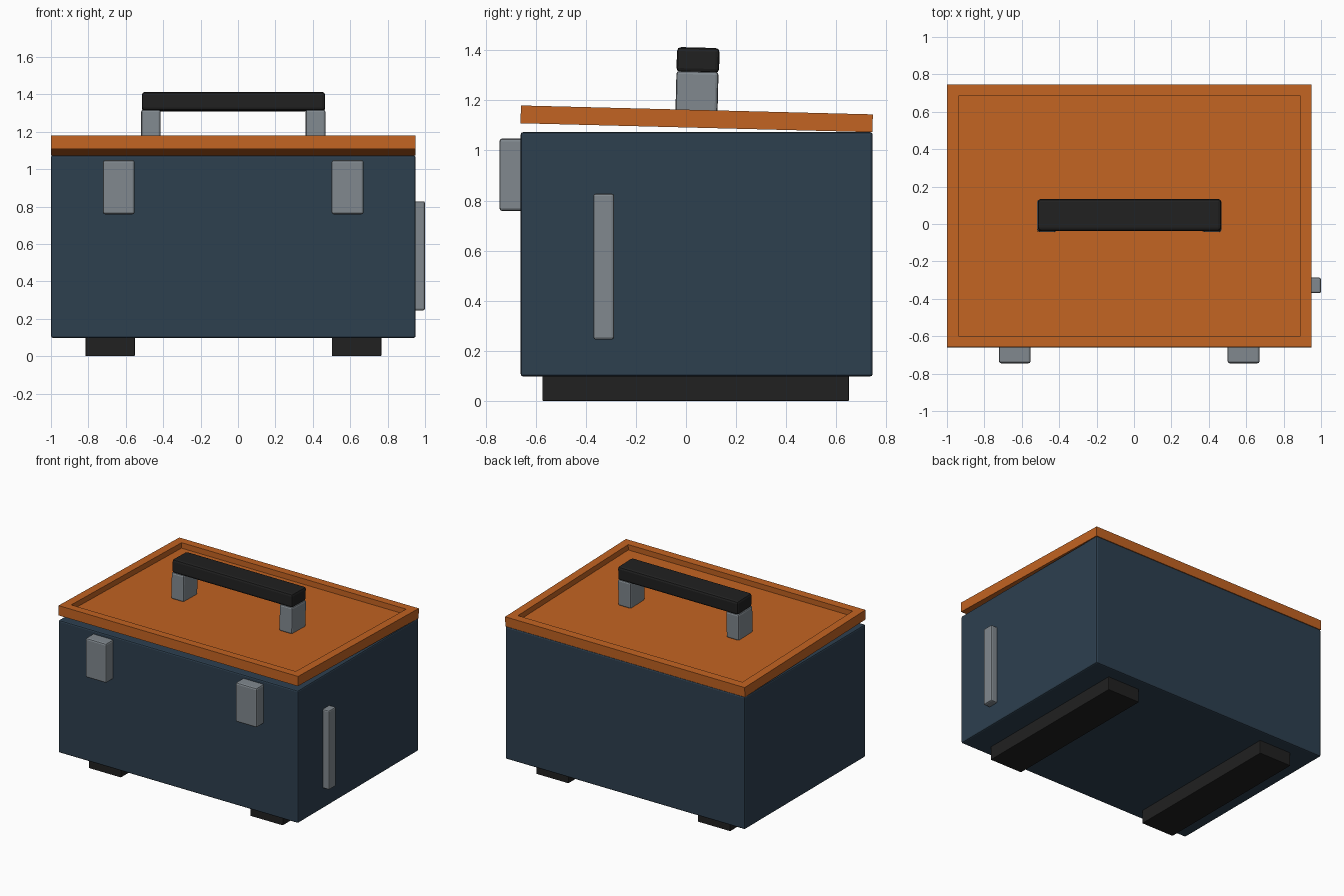
import bpy, bmesh, math
from mathutils import Matrix, Vector

if "Cube" in bpy.data.objects:
    bpy.data.objects.remove(bpy.data.objects["Cube"])


def material(name, rgb):
    m = bpy.data.materials.new(name)
    m.diffuse_color = (*rgb, 1)
    m.use_nodes = True
    m.node_tree.nodes["Principled BSDF"].inputs["Base Color"].default_value = m.diffuse_color
    return m


BLUE = material("dark blue", (0.026, 0.050, 0.078))
ORANGE = material("orange", (0.54, 0.125, 0.016))
GREY = material("steel grey", (0.22, 0.25, 0.275))
BLACK = material("rubber black", (0.015, 0.015, 0.015))


def box(name, x, y, z, mat, bevel=0.0):
    """Box between the given x, y and z ranges, with softened edges."""
    bm = bmesh.new()
    bmesh.ops.create_cube(bm, size=1)
    for v in bm.verts:
        v.co = Vector((r[0] + (c + 0.5) * (r[1] - r[0])
                       for r, c in zip((x, y, z), v.co)))
    me = bpy.data.meshes.new(name)
    bm.to_mesh(me)
    bm.free()
    me.materials.append(mat)
    ob = bpy.data.objects.new(name, me)
    bpy.context.collection.objects.link(ob)
    if bevel:
        mod = ob.modifiers.new("soft_edges", 'BEVEL')
        mod.width, mod.segments = bevel, 2
    return ob


# Case body
box("case_body", (-1, 0.95), (-0.66, 0.745), (0.098, 1.073), BLUE, 0.01)

# Two long runners under the case and two latches on the front
for side, foot_x, latch_x in (("left", (-0.815, -0.552), (-0.722, -0.553)),
                              ("right", (0.502, 0.766), (0.5, 0.672))):
    box(side + "_foot", foot_x, (-0.573, 0.65), (0, 0.11), BLACK, 0.004)
    box(side + "_latch", latch_x, (-0.745, -0.65), (0.758, 1.048), GREY, 0.012)

# Upright bar on the right side
box("side_bar", (0.94, 1.0), (-0.37, -0.287), (0.245, 0.828), GREY, 0.01)

# Lid and handle share a hinge at the back, where the lid is slightly open
hinge = Matrix.Translation((0, 0.744, 1.073)) @ Matrix.Rotation(math.radians(-1.45), 4, 'X')

lid = box("lid", (-1, 0.95), (-1.405, 0), (0, 0.071), ORANGE)
bm = bmesh.new()
bm.from_mesh(lid.data)
bm.normal_update()
top = max(bm.faces, key=lambda f: f.normal.z)
bmesh.ops.inset_region(bm, faces=[top], thickness=0.086)
# Sink the panel with upright walls around it
floor = bmesh.ops.extrude_discrete_faces(bm, faces=[top])["faces"]
bmesh.ops.translate(bm, verts=floor[0].verts, vec=(0, 0, -0.04))
bm.to_mesh(lid.data)
bm.free()

handle = [
    box("left_handle_post", (-0.518, -0.414), (-0.788, -0.62), (0.03, 0.225), GREY, 0.012),
    box("right_handle_post", (0.362, 0.468), (-0.788, -0.62), (0.03, 0.225), GREY, 0.012),
    box("handle_grip", (-0.514, 0.466), (-0.788, -0.618), (0.22, 0.32), BLACK, 0.016),
]
for part in [lid] + handle:
    part.matrix_world = hinge
